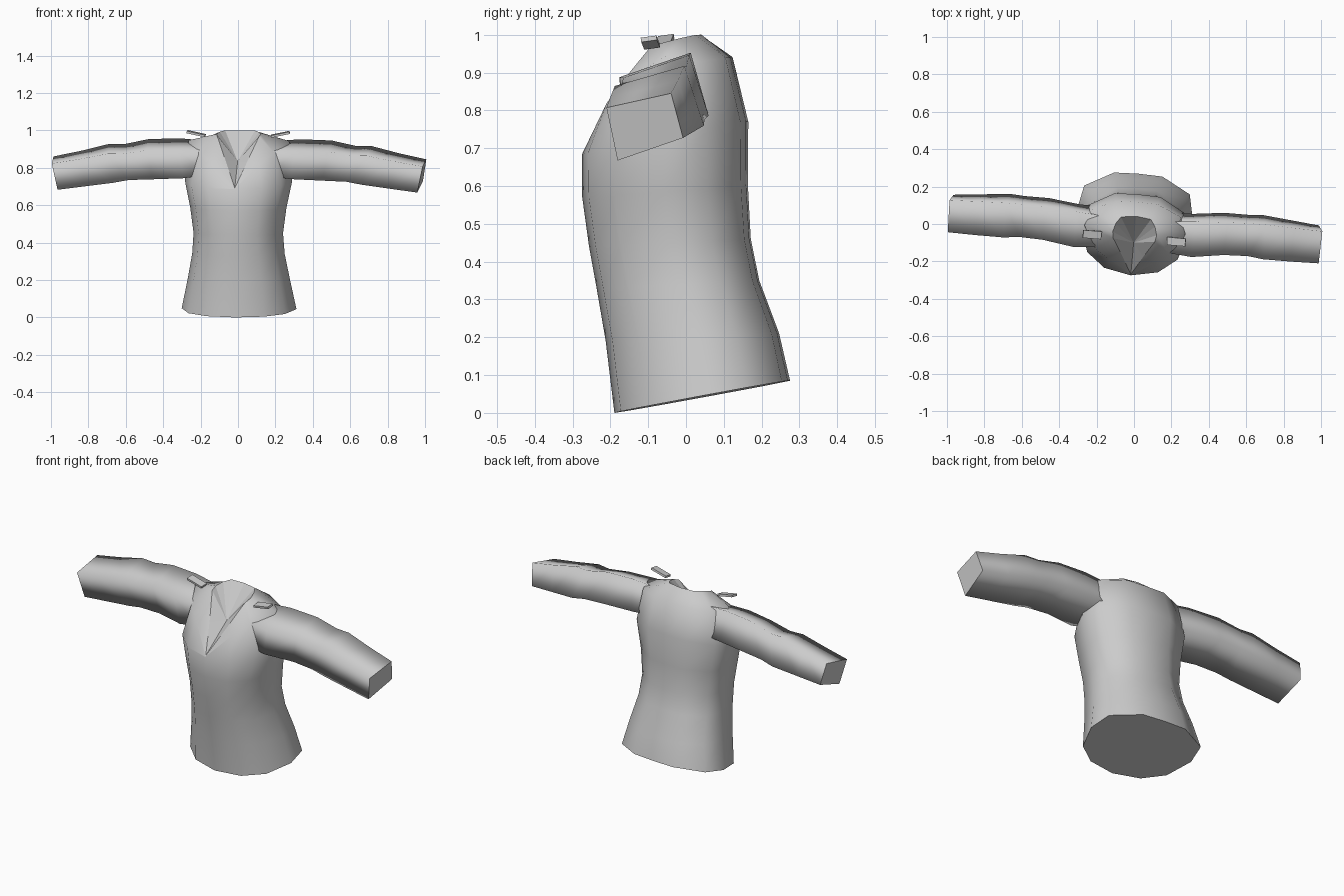
import bpy, bmesh, math
from mathutils import Matrix

if "Cube" in bpy.data.objects:
    bpy.data.objects.remove(bpy.data.objects["Cube"])

grey = bpy.data.materials.new("light_grey_cloth")
grey.diffuse_color = (0.6, 0.6, 0.6, 1)
grey.use_nodes = True
grey.node_tree.nodes["Principled BSDF"].inputs["Base Color"].default_value = grey.diffuse_color

# whole garment is turned slightly and rolled a touch
POSE = Matrix.Rotation(math.radians(-4.8), 4, 'Z') @ Matrix.Rotation(math.radians(0.45), 4, 'Y')


def finish(name, bm):
    bmesh.ops.remove_doubles(bm, verts=bm.verts, dist=0.0005)
    bmesh.ops.recalc_face_normals(bm, faces=bm.faces)
    bm.transform(POSE)
    me = bpy.data.meshes.new(name)
    bm.to_mesh(me)
    bm.free()
    me.materials.append(grey)
    ob = bpy.data.objects.new(name, me)
    bpy.context.collection.objects.link(ob)
    return ob


def loft(bm, rings):
    """Smooth quads between closed rings of points; returns vertex rings."""
    vr = [[bm.verts.new(p) for p in r] for r in rings]
    n = len(vr[0])
    for a, b in zip(vr, vr[1:]):
        for i in range(n):
            j = (i + 1) % n
            bm.faces.new((a[i], a[j], b[j], b[i])).smooth = True
    return vr


def full(half):
    """Mirror a front-to-back half outline into a closed ring."""
    return half + [(-x, y, z) for x, y, z in reversed(half[1:-1])]


# torso: half outline in unit size, front centre to back centre
UNIT = [(0, -1), (.5, -.87), (.84, -.52), (1, .1), (.92, .62), (.42, .98), (0, 1)]
# half width, front y, back y, front z, back z
LEVELS = [(.308, -.19, .27, 0, .085),
          (.275, -.213, .242, .19, .21),
          (.248, -.237, .19, .33, .35),
          (.240, -.257, .168, .44, .46),
          (.258, -.275, .160, .57, .60),
          (.288, -.275, .160, .685, .77)]
rings = []
for w, yf, yb, zf, zb in LEVELS:
    half = []
    for u, v in UNIT:
        t = (v + 1) / 2
        half.append((u * w, yf + (yb - yf) * t, zf + (zb - zf) * t))
    rings.append(full(half))
# shoulders, then the V-shaped neck rim
rings.append(full([(0, -.273, .688), (.12, -.20, .82), (.20, -.15, .88), (.27, -.03, .945),
                   (.235, .06, .93), (.11, .115, .94), (0, .118, .94)]))
rings.append(full([(0, -.27, .692), (.058, -.17, .835), (.112, -.085, .968), (.118, -.05, .98),
                   (.105, -.005, .992), (.08, .032, 1), (0, .042, 1)]))
bm = bmesh.new()
vr = loft(bm, rings)
bm.faces.new(vr[0])                              # hem closure
dip = bm.verts.new((0, -.10, .835))              # sunken neck closure
rim = vr[-1]
for i, v in enumerate(rim):
    bm.faces.new((v, rim[(i + 1) % len(rim)], dip))
finish("torso", bm)

# sleeve stations: x, then (y, z) of front top, back top, back bottom, front bottom
SLEEVE = [(.20, (-.14, .89), (.03, .945), (.08, .80), (-.13, .76)),
          (.32, (-.15, .89), (.04, .955), (.08, .79), (-.14, .742)),
          (.49, (-.125, .89), (.05, .95), (.10, .79), (-.10, .735)),
          (.62, (-.12, .87), (.055, .922), (.10, .78), (-.10, .73)),
          (.70, (-.13, .87), (.055, .923), (.105, .765), (-.10, .715)),
          (.85, (-.13, .84), (.05, .885), (.09, .75), (-.10, .695)),
          (1.0, (-.127, .815), (.045, .853), (.075, .735), (-.10, .675))]
LEAN = (.005, 0, .02, .035)                      # cuffs lean in at the bottom
for side, label in ((1, "right"), (-1, "left")):
    bm = bmesh.new()
    vr = loft(bm, [[(side * (s[0] - d), y, z) for (y, z), d in zip(s[1:], LEAN)] for s in SLEEVE])
    bm.faces.new(vr[0])
    bm.faces.new(vr[-1])
    finish(label + "_sleeve", bm)

    # small shoulder tab
    bm = bmesh.new()
    bmesh.ops.create_cube(bm, size=1)
    bm.transform(Matrix.Translation((side * .226, -.075, .981))
                 @ Matrix.Rotation(math.radians(-12 * side), 4, 'Y')
                 @ Matrix.Rotation(math.radians(8), 4, 'X')
                 @ Matrix.Diagonal((.10, .042, .012, 1)))
    finish(label + "_shoulder_tab", bm)
